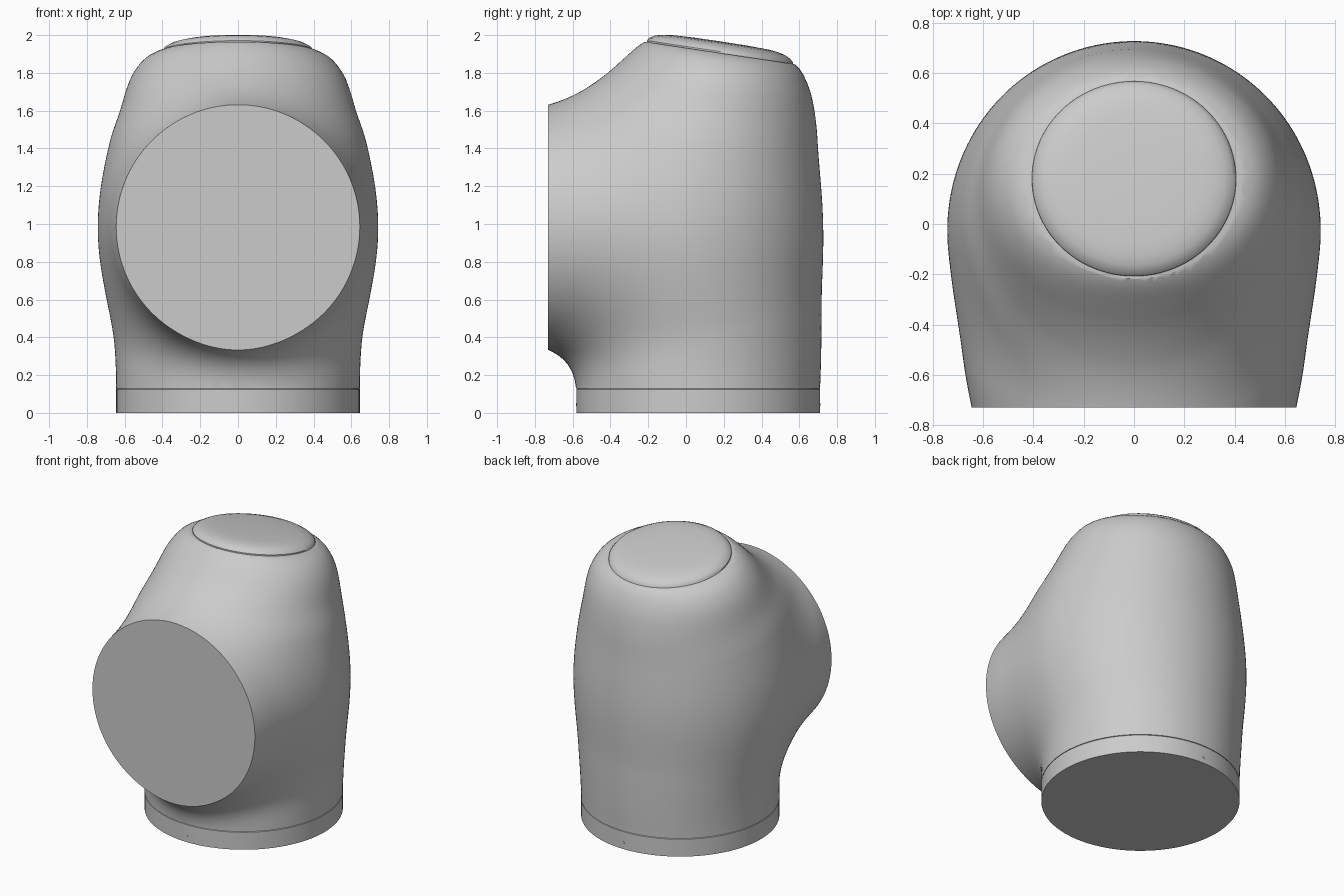
import bpy, bmesh, math
from mathutils import Vector

if "Cube" in bpy.data.objects:
    bpy.data.objects.remove(bpy.data.objects["Cube"])

BASE_Y, RADIUS, AXIS_Z, FRONT = 0.065, 0.645, 0.985, -0.73
TILT, TOP_Z, TOP_Y = 0.15, 1.905, 0.18

# Column profile: tilted height, half width, back y, front y
COLUMN = [
    (-0.3, .645, .710, -.58), (0.13, .645, .710, -.58), (0.30, .650, .715, -.58),
    (0.60, .675, .718, -.60), (1.00, .680, .715, -.60), (1.40, .667, .702, -.58),
    (1.60, .620, .690, -.48), (1.75, .575, .665, -.37), (1.83, .530, .635, -.30),
    (1.88, .480, .605, -.25), (1.91, .415, .570, -.21), (1.95, .300, .500, -.12),
    (2.00, .100, .300, .06)]


def column_at(h):
    """Smoothly interpolated profile row."""
    h = max(COLUMN[0][0], min(COLUMN[-1][0], h))
    n = len(COLUMN)
    i = 0
    while i < n - 2 and h > COLUMN[i + 1][0]:
        i += 1
    p, a, b, q = COLUMN[max(i - 1, 0)], COLUMN[i], COLUMN[i + 1], COLUMN[min(i + 2, n - 1)]
    d = b[0] - a[0]
    t = (h - a[0]) / d
    out = []
    for k in (1, 2, 3):
        m0 = (b[k] - p[k]) / (b[0] - p[0]) * d
        m1 = (q[k] - a[k]) / (q[0] - a[0]) * d
        out.append((2*t**3 - 3*t*t + 1) * a[k] + (t**3 - 2*t*t + t) * m0
                   + (3*t*t - 2*t**3) * b[k] + (t**3 - t*t) * m1)
    return out


def field(p):
    """Vertical column blended with a round-backed forward tube."""
    w, b, f = column_at(p.z + TILT * (p.y - TOP_Y) * min(1, max(0, p.z)))
    h = (b - f) / 2
    column = (math.hypot(p.x / w, (p.y - (b + f) / 2) / h) - 1) * min(w, h)
    t = max(-0.3, min(1, (p.y - FRONT) / 0.5))
    radius = 0.70 - 0.055 * (1 - t) ** 2
    tube = math.sqrt(p.x**2 + (p.z - AXIS_Z)**2 + max(0, p.y + 0.1)**2) - radius
    k = 0.22
    blend = max(0, k - abs(column - tube))
    d = min(column, tube) - blend * blend / (4 * k)
    return max(d, -0.95 - p.y, -0.1 - p.z, p.z - 2.05)


def finish(name, bm, angle=35):
    bmesh.ops.recalc_face_normals(bm, faces=bm.faces)
    mesh = bpy.data.meshes.new(name)
    bm.to_mesh(mesh)
    bm.free()
    ob = bpy.data.objects.new(name, mesh)
    bpy.context.collection.objects.link(ob)
    bpy.ops.object.select_all(action='DESELECT')
    ob.select_set(True)
    bpy.context.view_layer.objects.active = ob
    bpy.ops.object.shade_smooth_by_angle(angle=math.radians(angle))
    return ob


# Housing: a ball pushed out to the blended surface, then cut flat
bm = bmesh.new()
bmesh.ops.create_icosphere(bm, subdivisions=6, radius=1)
centre = Vector((0, 0, AXIS_Z))
for v in bm.verts:
    ray = v.co.normalized()
    lo, hi = 0.3, 1.9
    for _ in range(18):
        mid = (lo + hi) / 2
        if field(centre + ray * mid) < 0:
            lo = mid
        else:
            hi = mid
    v.co = centre + ray * lo
for point, normal in (((0, FRONT, 0), (0, -1, 0)),
                      ((0, 0, 0.13), (0, 0, -1)),
                      ((0, TOP_Y, TOP_Z), (0, TILT, 1))):
    cut = bmesh.ops.bisect_plane(bm, geom=bm.verts[:] + bm.edges[:] + bm.faces[:],
                                 plane_co=point, plane_no=normal, clear_outer=True)
    rim = [e for e in bm.edges if e.is_boundary]
    bmesh.ops.holes_fill(bm, edges=rim, sides=0)
finish("joint_housing", bm)


def lathe(name, rings, centre_y, squash=1.0, tilt=0.0, n=96):
    """Stack of rings (radius, z) closed top and bottom."""
    bm = bmesh.new()
    loops = []
    for r, z in rings:
        loop = []
        for i in range(n):
            a = math.tau * i / n
            y = r * squash * math.sin(a)
            loop.append(bm.verts.new((r * math.cos(a), centre_y + y, z - tilt * y)))
        loops.append(loop)
    for lower, upper in zip(loops, loops[1:]):
        for i in range(n):
            j = (i + 1) % n
            bm.faces.new((lower[i], lower[j], upper[j], upper[i]))
    bm.faces.new(loops[0][::-1])
    bm.faces.new(loops[-1])
    return finish(name, bm)


# Base collar with a fine seam under the housing
lathe("base_collar", [(RADIUS, 0), (RADIUS, .125), (RADIUS - .005, .13)], BASE_Y)

# Domed, tilted lid
lid = [(.407, -.01), (.405, .008), (.39, .025), (.36, .041), (.32, .051),
       (.27, .057), (.15, .061), (.03, .062)]
lathe("top_lid", [(r, TOP_Z + z) for r, z in lid], TOP_Y, 0.955, TILT)

# Small locating pins at the front and back of the collar
for side, name in ((-1, "front_pin"), (1, "back_pin")):
    bm = bmesh.new()
    bmesh.ops.create_cone(bm, cap_ends=True, segments=12, radius1=.008, radius2=.008, depth=.02)
    for v in bm.verts:
        x, y, z = v.co
        v.co = (x, BASE_Y + side * (RADIUS - .008) + z, .045 + y)
    finish(name, bm)
